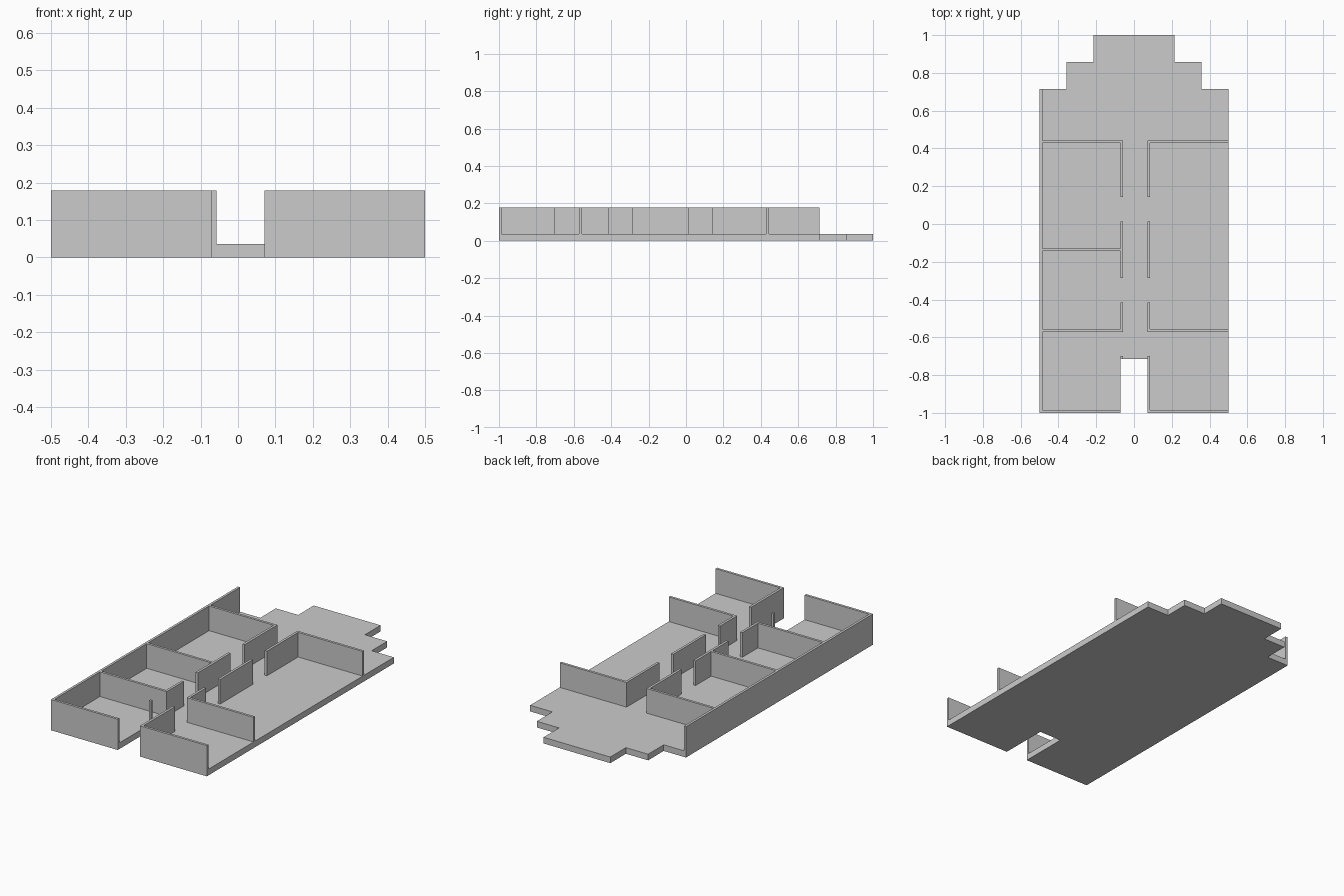
import bpy, bmesh

if "Cube" in bpy.data.objects:
    bpy.data.objects.remove(bpy.data.objects["Cube"])

U = 1 / 7            # plan module
FLOOR = 0.25 * U     # slab thickness
TOP = 1.25 * U       # top of walls
T = 0.1              # wall thickness in modules


def extrude_plan(name, outline, z0, z1):
    """Extrude a plan outline, given in modules, from z0 to z1."""
    bm = bmesh.new()
    face = bm.faces.new([bm.verts.new((x * U, y * U, z0)) for x, y in outline])
    res = bmesh.ops.extrude_face_region(bm, geom=[face])
    top = [v for v in res["geom"] if isinstance(v, bmesh.types.BMVert)]
    bmesh.ops.translate(bm, verts=top, vec=(0, 0, z1 - z0))
    bmesh.ops.recalc_face_normals(bm, faces=bm.faces)
    mesh = bpy.data.meshes.new(name)
    bm.to_mesh(mesh)
    bm.free()
    obj = bpy.data.objects.new(name, mesh)
    bpy.context.collection.objects.link(obj)
    return obj


def wall(name, x0, x1, y0, y1):
    return extrude_plan(name, [(x0, y0), (x1, y0), (x1, y1), (x0, y1)], FLOOR, TOP)


# Floor slab: entrance notch at the front, stepped terrace at the back
half = [(0.5, -5), (0.5, -7), (3.5, -7), (3.5, 5), (2.5, 5),
        (2.5, 6), (1.5, 6), (1.5, 7)]
extrude_plan("floor_slab", half + [(-x, y) for x, y in reversed(half)], 0, FLOOR)

# Left outer wall
wall("outer_wall_left", -3.5, -3.5 + T, -7, 5)

# Cross walls between the rooms
for i, y in enumerate((-7, -4, -1, 3)):
    wall(f"cross_wall_left_{i}", -3.5 + T, -0.5, y, y + T)
for i, y in enumerate((-7, -4, 3)):
    wall(f"cross_wall_right_{i}", 0.5 + T, 3.5, y, y + T)

# Corridor walls with door gaps on both sides
for side, x in (("left", -0.5), ("right", 0.5)):
    for i, (y0, y1) in enumerate(((-4, -3), (-2, 0), (1, 3))):
        wall(f"corridor_wall_{side}_{i}", x, x + T, y0, y1 + T)

# Entrance walls: full on the right, only a stub post on the left
wall("entrance_wall_right", 0.5, 0.5 + T, -7, -5 + T)
wall("entrance_post_left", -0.5, -0.5 + T, -5, -5 + T)
